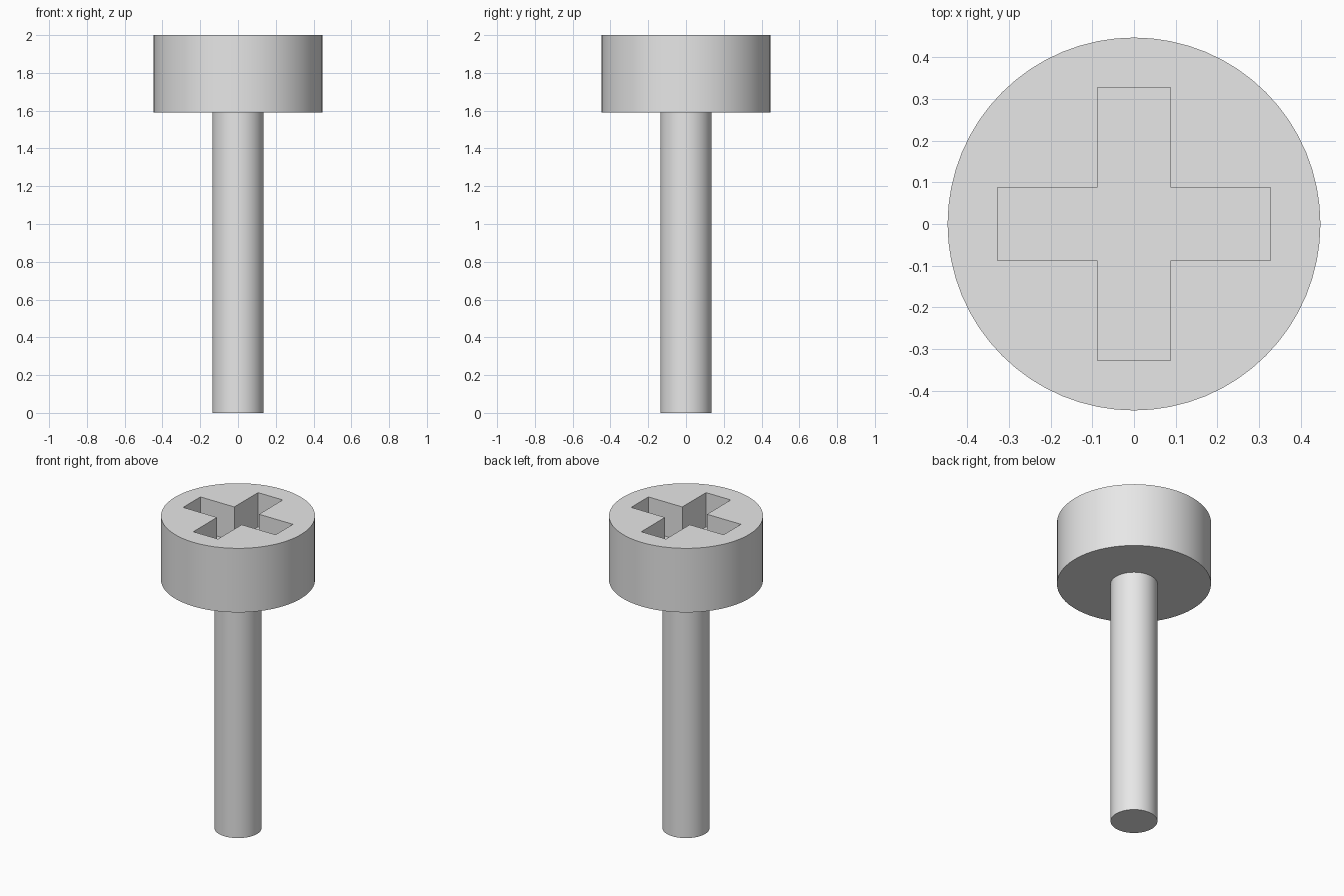
import bpy
import math

HEIGHT = 2.0
HEAD_BOTTOM = 1.59
HEAD_RADIUS = 0.447
SHAFT_RADIUS = 0.136
SLOT_LENGTH = 0.655
SLOT_WIDTH = 0.175
SLOT_DEPTH = 0.22

default_cube = bpy.data.objects.get("Cube")
if default_cube:
    bpy.data.objects.remove(default_cube, do_unlink=True)

# Plain metal grey
grey = bpy.data.materials.new("light_grey")
grey.use_nodes = True
colour = (0.8, 0.8, 0.8, 1.0)
grey.diffuse_color = colour
grey.node_tree.nodes["Principled BSDF"].inputs["Base Color"].default_value = colour


def cylinder(name, radius, bottom, top):
    bpy.ops.mesh.primitive_cylinder_add(
        vertices=64, radius=radius, depth=top - bottom,
        location=(0, 0, (bottom + top) / 2))
    obj = bpy.context.object
    obj.name = name
    obj.data.materials.append(grey)
    return obj


def cut_slot(target, size_x, size_y):
    """Cut a box-shaped slot down into the top of the target."""
    bpy.ops.mesh.primitive_cube_add(size=1, location=(0, 0, HEIGHT))
    cutter = bpy.context.object
    cutter.scale = (size_x, size_y, 2 * SLOT_DEPTH)
    cutter.hide_render = True
    bpy.context.view_layer.objects.active = target
    cut = target.modifiers.new("slot", 'BOOLEAN')
    cut.operation = 'DIFFERENCE'
    cut.solver = 'EXACT'
    cut.object = cutter
    bpy.ops.object.modifier_apply(modifier=cut.name)
    bpy.data.objects.remove(cutter, do_unlink=True)


def smooth(obj):
    bpy.ops.object.select_all(action='DESELECT')
    obj.select_set(True)
    bpy.context.view_layer.objects.active = obj
    bpy.ops.object.shade_smooth_by_angle(angle=math.radians(30))


# Shaft
shaft = cylinder("screw_shaft", SHAFT_RADIUS, 0, HEAD_BOTTOM)

# Head with a cross-shaped recess
head = cylinder("screw_head", HEAD_RADIUS, HEAD_BOTTOM, HEIGHT)
cut_slot(head, SLOT_LENGTH, SLOT_WIDTH)
cut_slot(head, SLOT_WIDTH, SLOT_LENGTH)

for part in (shaft, head):
    smooth(part)
